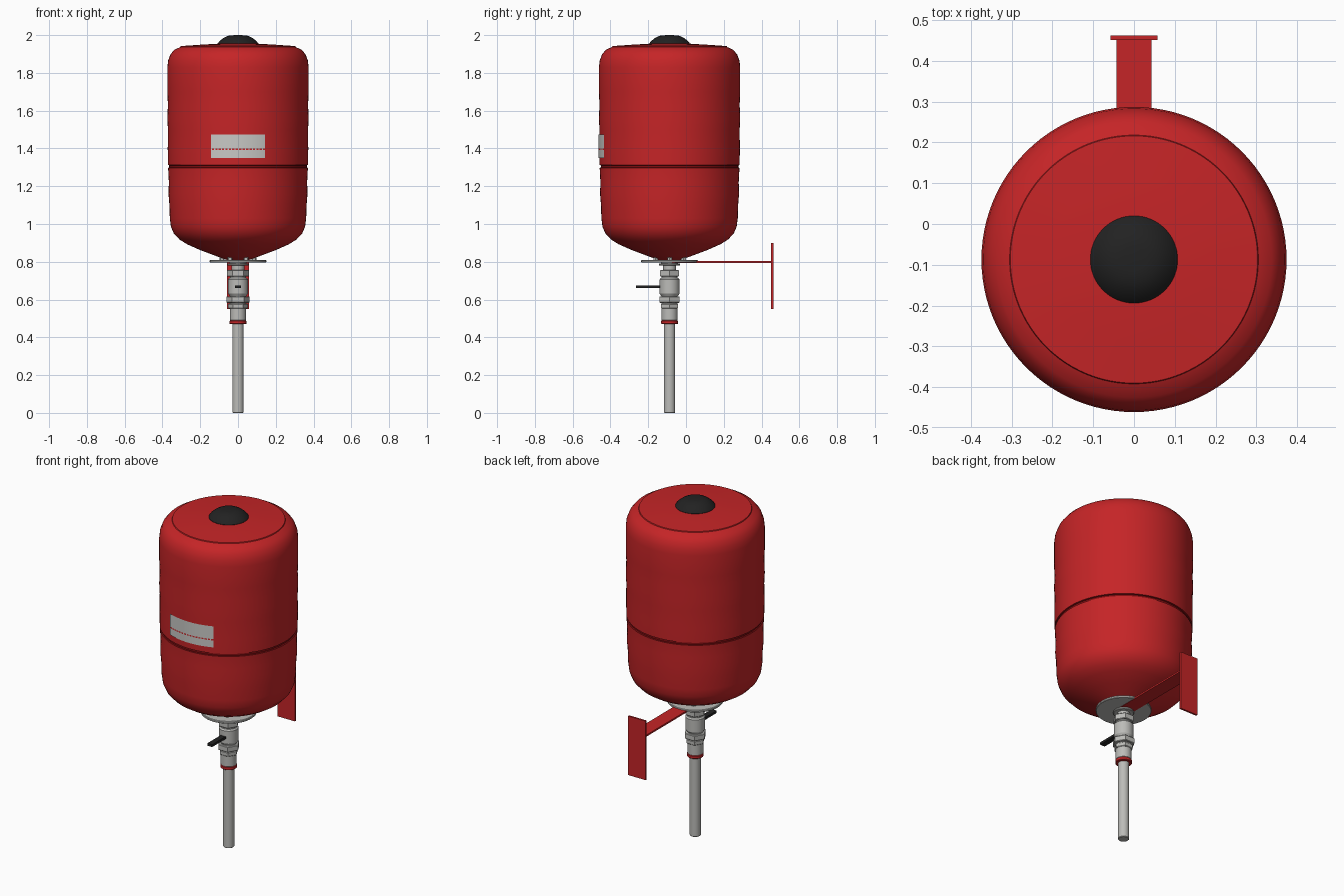
import bpy, bmesh, math
from mathutils import Vector

cube = bpy.data.objects.get("Cube")
if cube:
    bpy.data.objects.remove(cube, do_unlink=True)

AXIS_Y = -0.087  # vertical axis shared by the tank, valve and pipe


def material(name, rgb):
    m = bpy.data.materials.new(name)
    m.use_nodes = True
    m.diffuse_color = (*rgb, 1)
    m.node_tree.nodes["Principled BSDF"].inputs["Base Color"].default_value = (*rgb, 1)
    return m


RED = material("red paint", (0.56, 0.018, 0.02))
SEAM = material("dark red seam", (0.22, 0.004, 0.005))
BLACK = material("black plastic", (0.016, 0.016, 0.016))
STEEL = material("grey metal", (0.5, 0.5, 0.48))
LABEL = material("pale grey label", (0.58, 0.58, 0.56))


def finish(bm, name, mats, smooth=None):
    bmesh.ops.recalc_face_normals(bm, faces=bm.faces)
    mesh = bpy.data.meshes.new(name)
    bm.to_mesh(mesh)
    bm.free()
    for m in mats:
        mesh.materials.append(m)
    ob = bpy.data.objects.new(name, mesh)
    bpy.context.collection.objects.link(ob)
    if smooth:
        bpy.ops.object.select_all(action="DESELECT")
        ob.select_set(True)
        bpy.context.view_layer.objects.active = ob
        bpy.ops.object.shade_smooth_by_angle(angle=math.radians(smooth))
    return ob


def lathe(name, profile, mats, sides=64, smooth=30, rule=None, x=0, y=AXIS_Y):
    """Turn (radius, z) points about a vertical axis, capping the open ends."""
    bm = bmesh.new()
    rings = []
    for r, z in profile:
        rings.append([bm.verts.new((x + r * math.cos(a), y + r * math.sin(a), z))
                      for a in (math.tau * i / sides for i in range(sides))])
    for low, high in zip(rings, rings[1:]):
        for i in range(sides):
            j = (i + 1) % sides
            f = bm.faces.new((low[i], low[j], high[j], high[i]))
            if rule:
                f.material_index = rule(f.calc_center_median().z)
    bm.faces.new(rings[0])
    bm.faces.new(rings[-1])
    return finish(bm, name, mats, smooth)


def rod(name, r, z0, z1, mat, sides=32, **kw):
    c = min(0.003, (z1 - z0) / 4)
    return lathe(name, [(r - c, z0), (r, z0 + c), (r, z1 - c), (r - c, z1)],
                 [mat], sides, **kw)


def box(name, low, high, mat):
    bm = bmesh.new()
    bmesh.ops.create_cube(bm, size=1)
    low, high = Vector(low), Vector(high)
    for v in bm.verts:
        v.co = (low + high) / 2 + v.co * (high - low)
    return finish(bm, name, [mat])


# Tank shell with a recessed seam and shallow rolled swells
tank = [(0.06, 0.81), (0.12, 0.832), (0.2, 0.862), (0.27, 0.893), (0.31, 0.918),
        (0.34, 0.95), (0.355, 0.985), (0.361, 1.03), (0.363, 1.1), (0.368, 1.16),
        (0.366, 1.22), (0.37, 1.297), (0.364, 1.3), (0.364, 1.31), (0.371, 1.313),
        (0.372, 1.4), (0.371, 1.5), (0.374, 1.56), (0.371, 1.63), (0.374, 1.7),
        (0.374, 1.83), (0.37, 1.865), (0.358, 1.897), (0.338, 1.922), (0.305, 1.937),
        (0.303, 1.942), (0.2, 1.949), (0.1, 1.955)]
lathe("tank", tank, [RED, SEAM], 96, rule=lambda z: int(1.297 < z < 1.313))

# Domed cap on top
lathe("top_cap", [(0.107, 1.945), (0.107, 1.956), (0.098, 1.968), (0.078, 1.984),
                  (0.055, 1.996), (0.03, 1.999), (0.004, 2.0)], [BLACK])

# Curved label with a dashed line across it
bm = bmesh.new()
cols, half, radius = 48, math.asin(0.143 / 0.376), 0.376
rows = [1.35, 1.391, 1.399, 1.475]
grid = [[bm.verts.new((radius * math.sin(a), AXIS_Y - radius * math.cos(a), z))
         for a in (half * (2 * i / cols - 1) for i in range(cols + 1))] for z in rows]
for k in range(len(rows) - 1):
    for i in range(cols):
        f = bm.faces.new((grid[k][i], grid[k][i + 1], grid[k + 1][i + 1], grid[k + 1][i]))
        f.material_index = int(k == 1 and i % 3 != 0)
finish(bm, "label", [LABEL, RED], 30)

# Mounting flange, tank neck and fixing studs
rod("flange", 0.15, 0.795, 0.809, STEEL, 64)
rod("tank_neck", 0.045, 0.78, 0.83, STEEL)
for n in range(6):
    a = math.tau * n / 6
    rod(f"flange_stud_{n + 1}", 0.014, 0.805, 0.835, STEEL, 6,
        x=0.085 * math.cos(a), y=AXIS_Y + 0.085 * math.sin(a))

# Wall bracket: flat arm and upright plate
box("bracket_arm", (-0.043, AXIS_Y, 0.793), (0.043, 0.455, 0.803), RED)
box("wall_plate", (-0.058, 0.451, 0.55), (0.058, 0.462, 0.9), RED)

# Ball valve stack, from the top down
rod("valve_collar", 0.056, 0.78, 0.792, STEEL)
rod("valve_inlet", 0.034, 0.75, 0.785, STEEL)
rod("upper_nut", 0.057, 0.722, 0.757, STEEL, 6, smooth=20)
rod("valve_neck", 0.043, 0.705, 0.725, STEEL)
lathe("valve_body", [(0.045, 0.62), (0.053, 0.632), (0.053, 0.706), (0.046, 0.714)], [STEEL], 32)
rod("middle_nut", 0.062, 0.583, 0.616, STEEL, 6, smooth=20)
rod("valve_waist", 0.043, 0.57, 0.625, STEEL)
rod("lower_nut", 0.052, 0.553, 0.578, STEEL, 6, smooth=20)
rod("press_sleeve", 0.043, 0.488, 0.556, STEEL)
rod("sleeve_ring", 0.045, 0.47, 0.489, RED)

# Lever handle
box("valve_handle", (-0.016, -0.265, 0.66), (0.016, -0.135, 0.674), BLACK)

# Drop pipe
rod("pipe", 0.03, 0.0, 0.48, STEEL)
